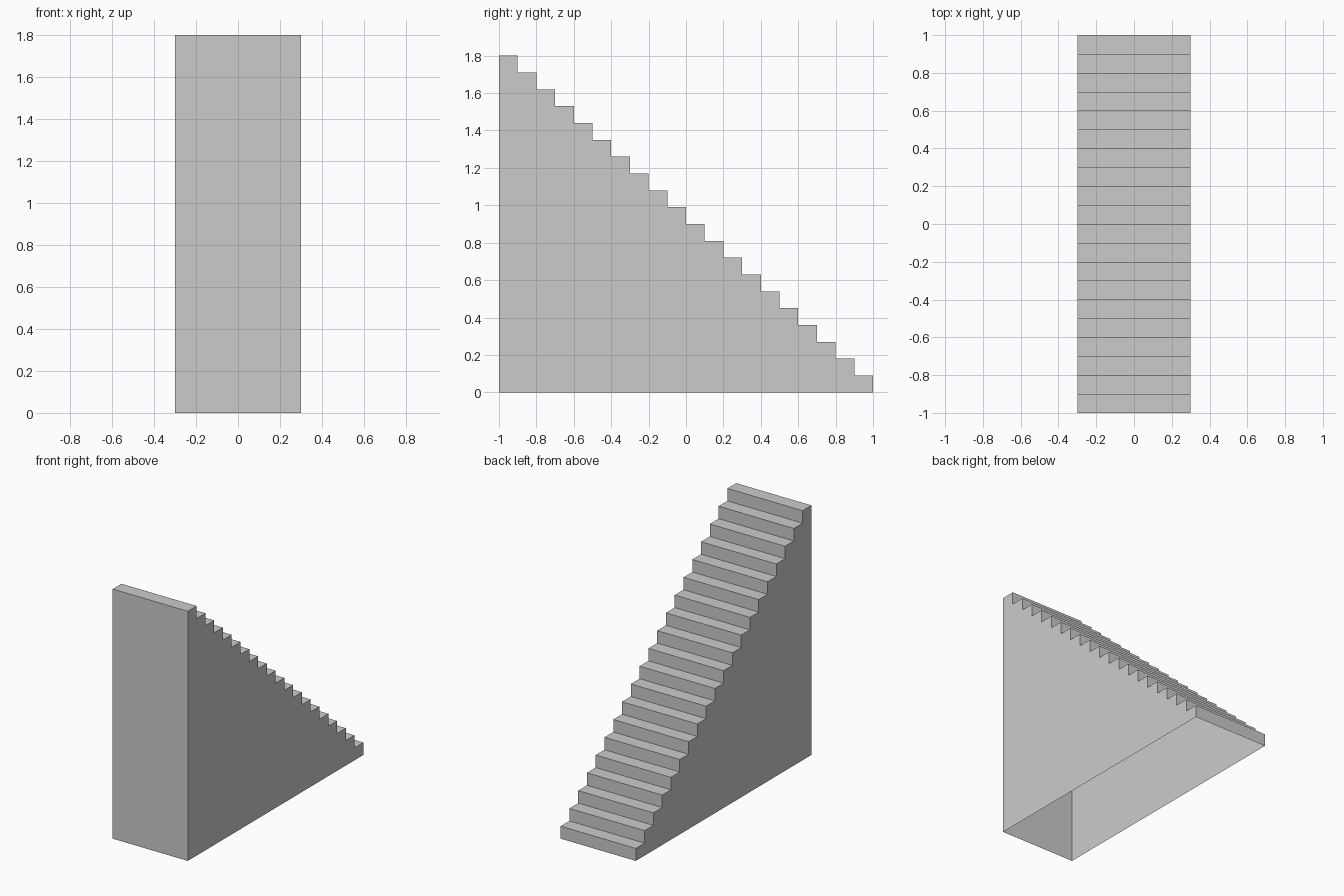
import bpy, bmesh

if "Cube" in bpy.data.objects:
    bpy.data.objects.remove(bpy.data.objects["Cube"])

STEPS, RUN, RISE, HALF_W = 20, 0.1, 0.09, 0.3

# Stepped side profile (y, z), from the foot at the back up to the tall front
profile = [(1.0, 0.0)]
for i in range(STEPS):
    y, z = 1.0 - i * RUN, (i + 1) * RISE
    profile += [(y, z), (y - RUN, z)]
profile.append((-1.0, 0.0))

bm = bmesh.new()
left = [bm.verts.new((-HALF_W, y, z)) for y, z in profile]
right = [bm.verts.new((HALF_W, y, z)) for y, z in profile]

# Treads, risers and tall front wall; the underside stays open
for i in range(len(profile) - 1):
    bm.faces.new((left[i], right[i], right[i + 1], left[i + 1]))

# Side walls
bm.faces.new(left)
bm.faces.new(right[::-1])
bmesh.ops.recalc_face_normals(bm, faces=bm.faces[:])

# Make sure the shell faces outward
bm.normal_update()
if max(bm.faces, key=lambda f: f.calc_center_median().z).normal.z < 0:
    bmesh.ops.reverse_faces(bm, faces=bm.faces[:])

mesh = bpy.data.meshes.new("staircase")
bm.to_mesh(mesh)
bm.free()
bpy.context.collection.objects.link(bpy.data.objects.new("staircase", mesh))
